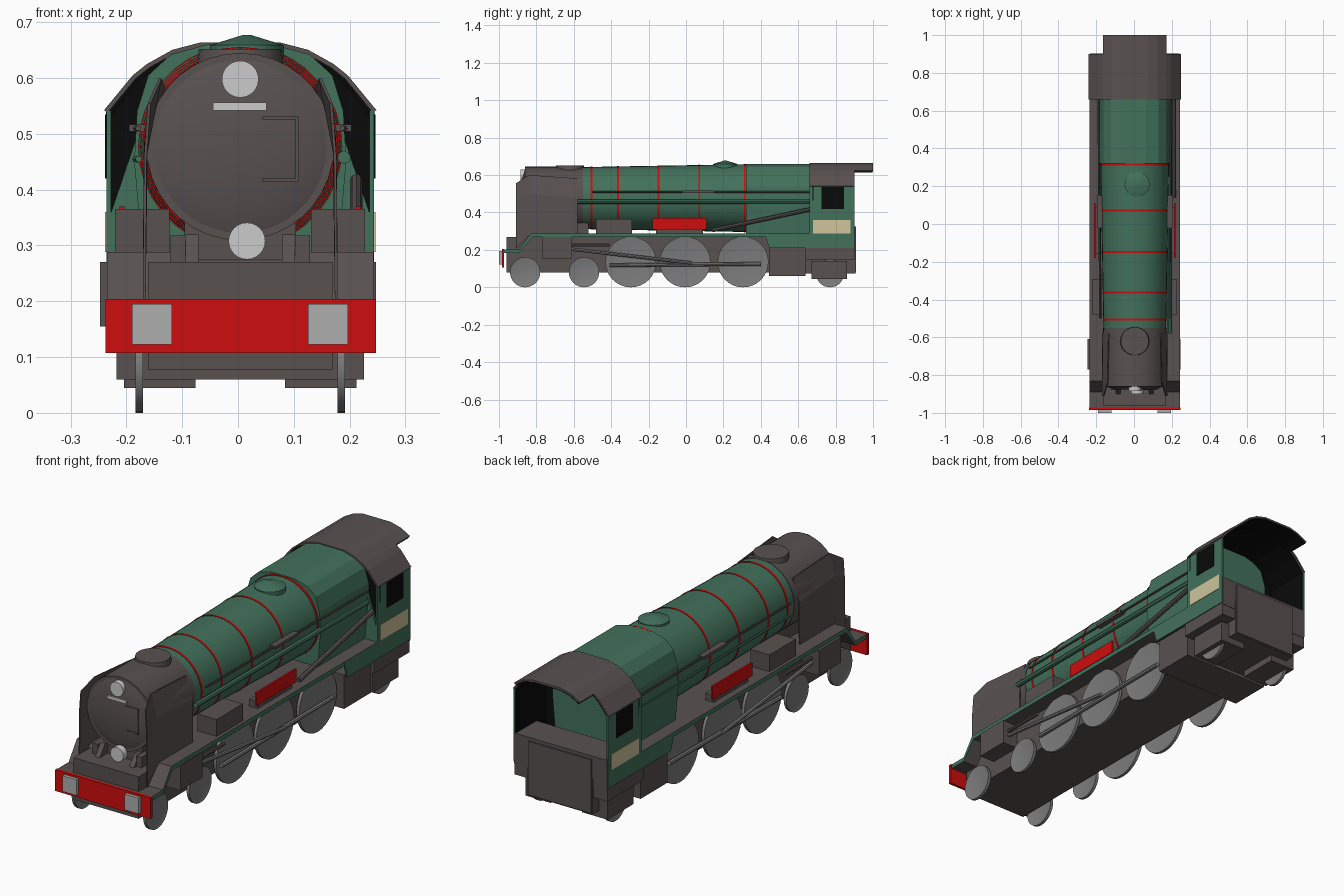
import bpy, bmesh, math
from mathutils import Vector, Matrix

if "Cube" in bpy.data.objects:
    bpy.data.objects.remove(bpy.data.objects["Cube"])

X0 = 0.004  # body centre line


def mat(name, r, g, b):
    m = bpy.data.materials.new(name)
    m.diffuse_color = (r, g, b, 1)
    m.use_nodes = True
    m.node_tree.nodes["Principled BSDF"].inputs["Base Color"].default_value = m.diffuse_color
    return m


GREEN = mat("green paint", 0.055, 0.165, 0.105)
DARK = mat("dark grey", 0.098, 0.082, 0.08)
RED = mat("red", 0.62, 0.004, 0.004)
BLACK = mat("black", 0.003, 0.003, 0.003)
STEEL = mat("wheel grey", 0.2, 0.2, 0.2)
PALE = mat("pale grey", 0.42, 0.42, 0.42)
LAMP = mat("lamp white", 0.6, 0.6, 0.6)
CREAM = mat("cream", 0.62, 0.56, 0.33)


def finish(name, bm, *mats, smooth=False):
    bmesh.ops.recalc_face_normals(bm, faces=bm.faces)
    me = bpy.data.meshes.new(name)
    bm.to_mesh(me)
    bm.free()
    ob = bpy.data.objects.new(name, me)
    ob.location.x = X0
    bpy.context.collection.objects.link(ob)
    for m in mats:
        me.materials.append(m)
    if smooth:
        bpy.ops.object.select_all(action='DESELECT')
        ob.select_set(True)
        bpy.context.view_layer.objects.active = ob
        bpy.ops.object.shade_smooth_by_angle(angle=math.radians(35))
    return ob


def box(name, x0, x1, y0, y1, z0, z1, m):
    bm = bmesh.new()
    bmesh.ops.create_cube(bm, size=1)
    for v in bm.verts:
        v.co = ((x0, x1)[v.co.x > 0], (y0, y1)[v.co.y > 0], (z0, z1)[v.co.z > 0])
    return finish(name, bm, m)


def rod(name, a, b, r0, m, r1=None, seg=8):
    """Cylinder or cone from point a to point b."""
    a, b = Vector(a), Vector(b)
    bm = bmesh.new()
    q = (b - a).to_track_quat('Z', 'Y').to_matrix().to_4x4()
    bmesh.ops.create_cone(bm, cap_ends=True, segments=seg, radius1=r0,
                          radius2=r0 if r1 is None else r1, depth=(b - a).length,
                          matrix=Matrix.Translation((a + b) / 2) @ q)
    return finish(name, bm, m, smooth=True)


def prism(name, pts, axis, lo, hi, *mats):
    """Extrude a profile: axis 'x' takes (y, z) points, axis 'y' takes (x, z)."""
    bm = bmesh.new()
    put = (lambda p, t: (t, *p)) if axis == 'x' else (lambda p, t: (p[0], t, p[1]))
    f = bm.faces.new([bm.verts.new(put(p, lo)) for p in pts])
    ext = bmesh.ops.extrude_face_region(bm, geom=[f])
    d = Vector((hi - lo, 0, 0) if axis == 'x' else (0, hi - lo, 0))
    bmesh.ops.translate(bm, vec=d, verts=[v for v in ext['geom'] if isinstance(v, bmesh.types.BMVert)])
    return finish(name, bm, *mats)


def sheet(name, rows, m, thick, inner=None):
    """Thin plate lofted through rows of points."""
    bm = bmesh.new()
    vs = [[bm.verts.new(p) for p in r] for r in rows]
    for r, s in zip(vs, vs[1:]):
        for i in range(len(r) - 1):
            bm.faces.new((r[i], r[i + 1], s[i + 1], s[i]))
    ob = finish(name, bm, *([m, inner] if inner else [m]))
    md = ob.modifiers.new("thickness", 'SOLIDIFY')
    md.thickness, md.offset = thick, 0
    return ob


# Boiler, smokebox and red bands
BZ = 0.477
rad = lambda y: 0.166 + 0.015 * (y + 0.54) / 0.85
rod("boiler", (0, -0.55, BZ), (0, 0.32, BZ), rad(-0.55), GREEN, rad(0.32), 36)
rod("smokebox", (0, -0.86, BZ), (0, -0.55, BZ), 0.168, DARK, seg=36)
rod("smokebox_door", (0, -0.875, BZ), (0, -0.86, BZ), 0.11, DARK, 0.155, 36)
for i, y in enumerate((-0.505, -0.363, -0.148, 0.071, 0.314)):
    rod(f"boiler_band_{i}", (0, y - 0.005, BZ), (0, y + 0.005, BZ), rad(y) + 0.002, RED, seg=36)

# Chimney, dome
rod("chimney", (0, -0.62, 0.62), (0, -0.62, 0.652), 0.078, DARK, 0.074, 24)
rod("dome_base", (0.012, 0.21, 0.62), (0.012, 0.21, 0.659), 0.066, GREEN, seg=24)
rod("dome_cap", (0.012, 0.21, 0.659), (0.012, 0.21, 0.677), 0.066, GREEN, 0.008, 24)

# Firebox
half = [(0.175, 0.28), (0.19, 0.45), (0.185, 0.54), (0.165, 0.605), (0.125, 0.642), (0.06, 0.66)]
prism("firebox", half + [(-x, z) for x, z in reversed(half)], 'y', 0.32, 0.69, GREEN)

# Front details: lamps, plate, door handle
for n, x, z, y in (("upper_lamp", 0, 0.598, -0.885), ("lower_lamp", 0.012, 0.308, -0.9)):
    rod(n, (x, y, z), (x, y + 0.03, z), 0.033, LAMP, seg=24)
box("number_plate", -0.049, 0.047, -0.882, -0.872, 0.542, 0.556, LAMP)
for i, z in enumerate((0.417, 0.529)):
    box(f"door_hinge_{i}", 0.04, 0.104, -0.879, -0.865, z - 0.003, z + 0.003, DARK)
box("door_hinge_post", 0.099, 0.105, -0.879, -0.865, 0.415, 0.531, DARK)
box("smokebox_saddle", -0.1, 0.1, -0.84, -0.52, 0.26, 0.36, DARK)
box("front_platform", -0.145, 0.145, -0.93, -0.8, 0.19, 0.218, DARK)

# Running board: dark top, green edges
top = [(-0.98, 0.203), (-0.89, 0.203), (-0.83, 0.288), (0.66, 0.288)]
rb = prism("running_board", top + [(y + (0.008 if z > 0.25 else 0), z - 0.02) for y, z in reversed(top)],
           'x', -0.239, 0.239, DARK, GREEN)
for p in rb.data.polygons:
    p.material_index = int(abs(p.normal.x) > 0.9)

# Frames and underside
box("main_frame", -0.165, 0.165, -0.96, 0.46, 0.078, 0.27, DARK)
box("rear_frame", -0.165, 0.165, 0.46, 0.905, 0.075, 0.24, DARK)
box("ashpan", -0.222, 0.222, 0.445, 0.64, 0.06, 0.215, DARK)
box("cab_floor", -0.236, 0.236, 0.64, 0.9, 0.15, 0.22, DARK)
box("cab_rear_box", -0.236, 0.236, 0.75, 0.902, 0.2, 0.34, DARK)
box("rear_plate", -0.16, 0.16, 0.9, 0.91, 0.08, 0.325, DARK)

# Buffer beam
box("buffer_beam", -0.241, 0.243, -0.985, -0.972, 0.107, 0.204, RED)
for n, x in (("left", -0.158), ("right", 0.157)):
    box(f"{n}_buffer", x - 0.036, x + 0.036, -1.0, -0.985, 0.123, 0.195, PALE)


def wheel(name, s, y, r):
    """Disc wheel with a recessed face inside the rim."""
    bm = bmesh.new()
    bmesh.ops.create_cone(bm, cap_ends=True, segments=32, radius1=r, radius2=r, depth=0.014,
                          matrix=Matrix.Translation((s * 0.181, y, r)) @ Matrix.Rotation(math.pi / 2, 4, 'Y'))
    caps = [f for f in bm.faces if len(f.verts) > 4]
    bmesh.ops.inset_individual(bm, faces=caps, thickness=r * 0.1, depth=-0.003)
    finish(name, bm, STEEL, smooth=True)


for s, n in ((-1, "left"), (1, "right")):
    def sbox(name, a, b, *rest):
        return box(f"{n}_{name}", min(s * a, s * b), max(s * a, s * b), *rest)

    # Wheels and rods
    for i, (y, r) in enumerate(((-0.86, 0.081), (-0.545, 0.081), (-0.295, 0.136),
                                (-0.005, 0.136), (0.305, 0.136), (0.77, 0.075))):
        wheel(f"{n}_wheel_{i}", s, y, r)
    rod(f"{n}_coupling_rod", (s * 0.197, -0.41, 0.118), (s * 0.197, 0.4, 0.125), 0.01, STEEL)
    rod(f"{n}_connecting_rod", (s * 0.212, -0.64, 0.207), (s * 0.212, 0.03, 0.13), 0.009, STEEL)
    rod(f"{n}_crosshead_bar", (s * 0.212, -0.62, 0.225), (s * 0.212, -0.41, 0.225), 0.008, DARK)

    # Cylinders, trailing truck, equipment on the running board
    sbox("cylinder", 0.1, 0.243 if s > 0 else 0.251, -0.77, -0.61, 0.155, 0.27, DARK)
    sbox("trailing_truck", 0.08, 0.208, 0.67, 0.86, 0.045, 0.14, DARK)
    sbox("running_board_box", 0.127, 0.224, -0.48, -0.29, 0.285, 0.365, DARK)
    sbox("red_panel", 0.207, 0.216, -0.18, 0.11, 0.31, 0.37, RED)
    sbox("splasher", 0.165, 0.207, -0.16, 0.09, 0.285, 0.32, DARK)
    rod(f"{n}_handrail", (s * 0.183, -0.5, 0.51), (s * 0.193, 0.66, 0.51), 0.005, DARK)
    sbox("clack_valve", 0.17, 0.199, -0.02, 0.15, 0.504, 0.517, DARK)

    # Front supports
    prism(f"{n}_front_support", [(-0.95, 0.205), (-0.82, 0.205), (-0.82, 0.32), (-0.86, 0.32)],
          'x', s * 0.075, s * 0.098, DARK)
    sbox("front_step", 0.098, 0.125, -0.88, -0.82, 0.26, 0.318, DARK)

    # Smoke deflector, leaning in along its top
    sheet(f"{n}_smoke_deflector", [
        [(s * 0.172, -0.91, 0.205), (s * 0.17, -0.91, 0.46), (s * 0.163, -0.91, 0.555)],
        [(s * 0.172, -0.84, 0.275), (s * 0.168, -0.84, 0.5), (s * 0.143, -0.84, 0.6)],
        [(s * 0.172, -0.58, 0.288), (s * 0.17, -0.58, 0.48), (s * 0.137, -0.58, 0.582)]], DARK, 0.005)

    # Cab side with skirt, window, panel and dark lining
    prism(f"{n}_cab_side", [(0.42, 0.288), (0.445, 0.21), (0.9, 0.21), (0.9, 0.542), (0.66, 0.542), (0.66, 0.288)],
          'x', s * 0.232, s * 0.24, GREEN)
    sbox("cab_lining", 0.228, 0.232, 0.68, 0.895, 0.24, 0.542, BLACK)
    sbox("cab_window", 0.239, 0.242, 0.725, 0.845, 0.42, 0.535, BLACK)
    sbox("cab_panel", 0.239, 0.242, 0.68, 0.88, 0.288, 0.36, CREAM)
    prism(f"{n}_cab_front_panel", [(s * 0.238, 0.28), (s * 0.238, 0.34), (s * 0.16, 0.57), (s * 0.16, 0.28)],
          'y', 0.662, 0.674, GREEN)

# Right side pipe and reversing rod, left side pipe
rod("right_pipe", (0.186, -0.58, 0.458), (0.186, 0.66, 0.458), 0.012, GREEN)
rod("left_pipe", (-0.182, -0.5, 0.455), (-0.188, 0.66, 0.455), 0.006, GREEN)
rod("reversing_rod", (0.208, 0.14, 0.305), (0.208, 0.67, 0.418), 0.011, DARK)

# Cab bulkhead and roof
arc = [(0.241, 0.54), (0.19, 0.602), (0.165, 0.622), (0.12, 0.647), (0.07, 0.66)]
full = arc + [(-x, z) for x, z in reversed(arc)]
prism("cab_bulkhead", [(-0.237, 0.24)] + full[::-1] + [(0.237, 0.24)], 'y', 0.676, 0.682, BLACK)
sheet("cab_roof", [[(x, y, z) for x, z in full] for y in (0.66, 0.9)], DARK, 0.008)
mid = [p for p in full if abs(p[0]) < 0.17]
sheet("roof_overhang", [[(x, y, z) for x, z in mid] for y in (0.9, 1.0)], DARK, 0.008)
sheet("roof_lining", [[(x * 0.97, y, z - 0.008) for x, z in full] for y in (0.67, 0.895)], BLACK, 0.004)
sheet("overhang_lining", [[(x * 0.97, y, z - 0.007) for x, z in mid] for y in (0.895, 0.998)], BLACK, 0.004)
